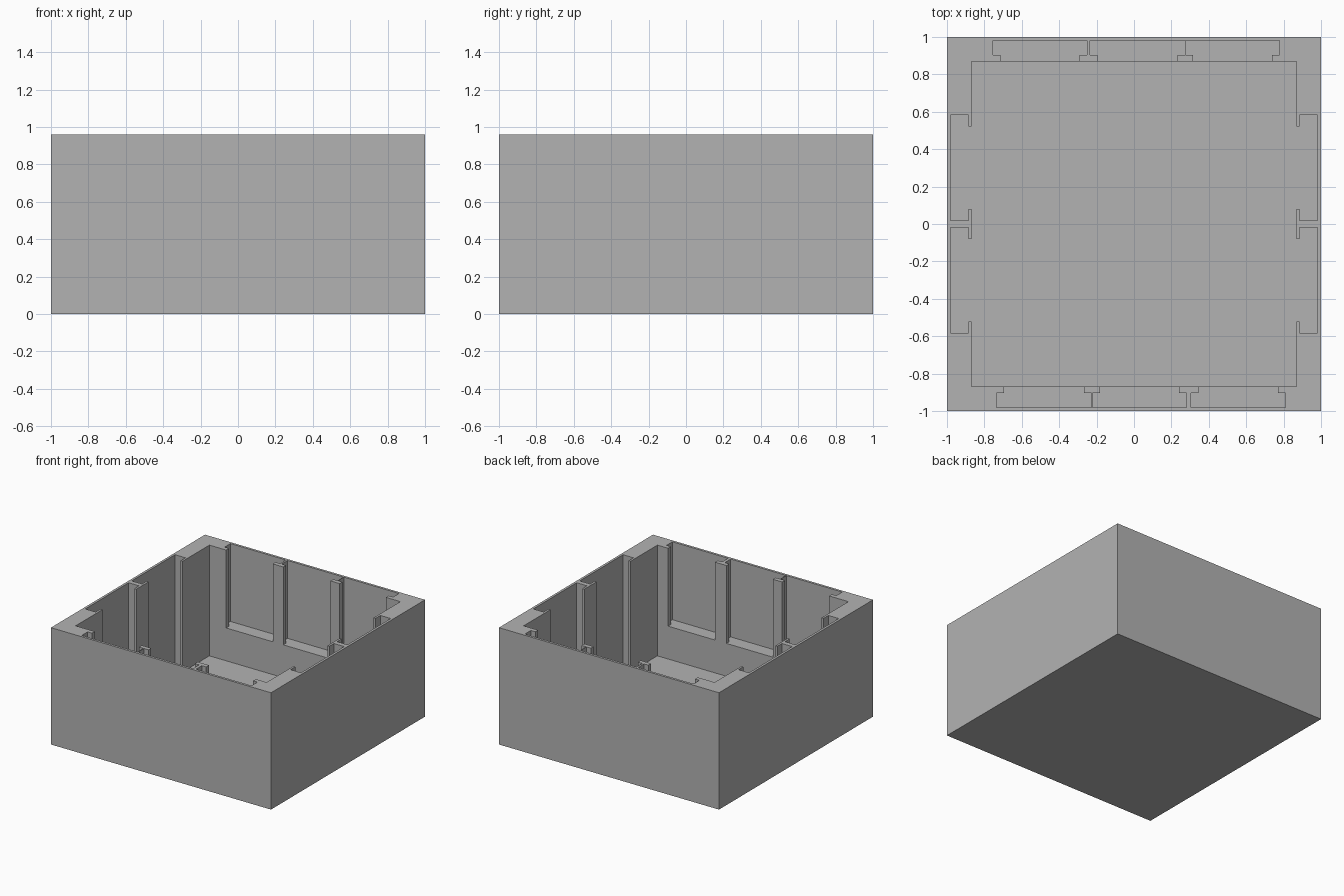
import bpy
import bmesh

default = bpy.data.objects.get("Cube")
if default:
    bpy.data.objects.remove(default, do_unlink=True)

HEIGHT = 0.96
FLOOR = 0.05      # cavity floor
LEDGE = 0.32      # bottom of the front and back slots
INNER = 0.868     # inner wall face
SLOT = 0.98       # deepest slot face

grey = bpy.data.materials.new("plain grey")
grey.use_nodes = True
grey.diffuse_color = (0.45, 0.45, 0.45, 1)
grey.node_tree.nodes["Principled BSDF"].inputs["Base Color"].default_value = (0.45, 0.45, 0.45, 1)


def prisms(name, outlines, bottom, top):
    """One object holding an upright prism for each outline."""
    bm = bmesh.new()
    for outline in outlines:
        base = bm.faces.new([bm.verts.new((x, y, bottom)) for x, y in outline])
        result = bmesh.ops.extrude_face_region(bm, geom=[base], use_keep_orig=True)
        for item in result["geom"]:
            if isinstance(item, bmesh.types.BMVert):
                item.co.z = top
    bmesh.ops.recalc_face_normals(bm, faces=bm.faces)
    mesh = bpy.data.meshes.new(name)
    bm.to_mesh(mesh)
    bm.free()
    mesh.materials.append(grey)
    obj = bpy.data.objects.new(name, mesh)
    bpy.context.collection.objects.link(obj)
    return obj


def carve(body, cutter):
    mod = body.modifiers.new("carve " + cutter.name, "BOOLEAN")
    mod.operation = "DIFFERENCE"
    mod.solver = "EXACT"
    mod.object = cutter
    bpy.context.view_layer.objects.active = body
    bpy.ops.object.modifier_apply(modifier=mod.name)
    bpy.data.objects.remove(cutter, do_unlink=True)


def t_slot(x0, x1, side):
    """Lipped slot outline that opens into the cavity."""
    lip = 0.04
    outline = [(x0, SLOT), (x0, 0.904), (x0 + lip, 0.904), (x0 + lip, 0.7),
               (x1 - lip, 0.7), (x1 - lip, 0.904), (x1, 0.904), (x1, SLOT)]
    return [(x, y * side) for x, y in outline]


# Solid block
box = prisms("slotted_box", [[(-1, -1), (1, -1), (1, 1), (-1, 1)]], 0, HEIGHT)

# Main cavity with two lipped, full-depth slots on the left and right
quarter = [(INNER, -INNER), (INNER, -0.522), (0.886, -0.522), (0.886, -0.583),
           (SLOT, -0.583), (SLOT, -0.02), (0.886, -0.02), (0.886, -0.08), (INNER, -0.08)]
half = quarter + [(x, -y) for x, y in reversed(quarter)]
cavity = half + [(-x, -y) for x, y in half]
carve(box, prisms("cavity", [cavity], FLOOR, HEIGHT + 0.2))

# Three shallower lipped slots in the back and in the front wall
back = [(-0.755, -0.251), (-0.236, 0.272), (0.276, 0.777)]
front = [(-0.734, -0.227), (-0.222, 0.28), (0.304, 0.81)]
slots = [t_slot(a, b, 1) for a, b in back] + [t_slot(a, b, -1) for a, b in front]
carve(box, prisms("wall_slots", slots, LEDGE, HEIGHT + 0.2))
